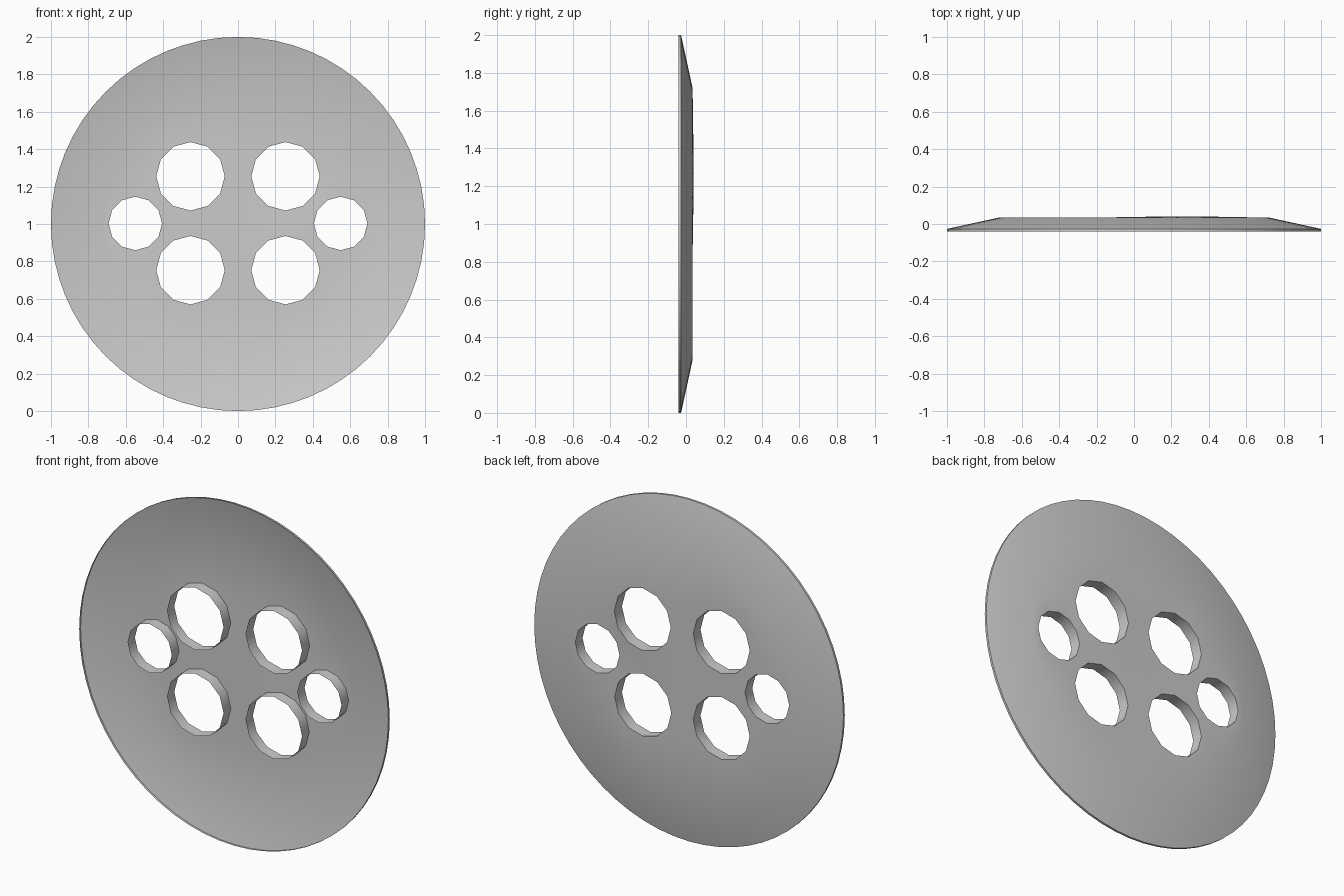
import bpy, bmesh
from math import cos, sin, tau

if "Cube" in bpy.data.objects:
    bpy.data.objects.remove(bpy.data.objects["Cube"])

BACK, FRONT = 0.035, -0.039
bm = bmesh.new()


def ring(cx, cz, r, y, n):
    """Closed loop of verts and edges in the XZ plane."""
    vs = [bm.verts.new((cx + r * cos(tau * i / n), y, cz + r * sin(tau * i / n)))
          for i in range(n)]
    es = [bm.edges.new((vs[i], vs[(i + 1) % n])) for i in range(n)]
    return vs, es


def bridge(a, b):
    n = len(a)
    for i in range(n):
        j = (i + 1) % n
        bm.faces.new((a[i], a[j], b[j], b[i]))


# Flat back panel outline and the six twelve-sided openings
flat, edges = ring(0, 1, 0.72, BACK, 64)
holes = []
for sx in (-1, 1):
    for x, z, r in ((0.254, 1.255, 0.183), (0.254, 0.753, 0.183), (0.549, 1.003, 0.143)):
        y = 0.039 if (sx > 0 and z > 1.1) else BACK
        vs, es = ring(sx * x, z, r, y, 12)
        edges += es
        holes.append((sx * x, z, r, vs))
bmesh.ops.triangle_fill(bm, use_beauty=True, edges=edges, normal=(0, 1, 0))

# Sloping border and thin outer lip, open towards the front
border, _ = ring(0, 1, 1.0, -0.026, 64)
lip, _ = ring(0, 1, 1.0, FRONT, 64)
bridge(flat, border)
bridge(border, lip)

# Short sleeves running forward from each opening
for x, z, r, vs in holes:
    end, _ = ring(x, z, r, -0.032, 12)
    bridge(vs, end)

bmesh.ops.recalc_face_normals(bm, faces=bm.faces)
top = max(bm.faces, key=lambda f: abs(f.normal.y))
if top.normal.y < 0:
    bmesh.ops.reverse_faces(bm, faces=bm.faces)

mesh = bpy.data.meshes.new("dished_disc")
bm.to_mesh(mesh)
bm.free()
disc = bpy.data.objects.new("dished_disc", mesh)
bpy.context.collection.objects.link(disc)
bpy.context.view_layer.objects.active = disc
disc.select_set(True)
bpy.ops.object.shade_smooth_by_angle(angle=0.6)
